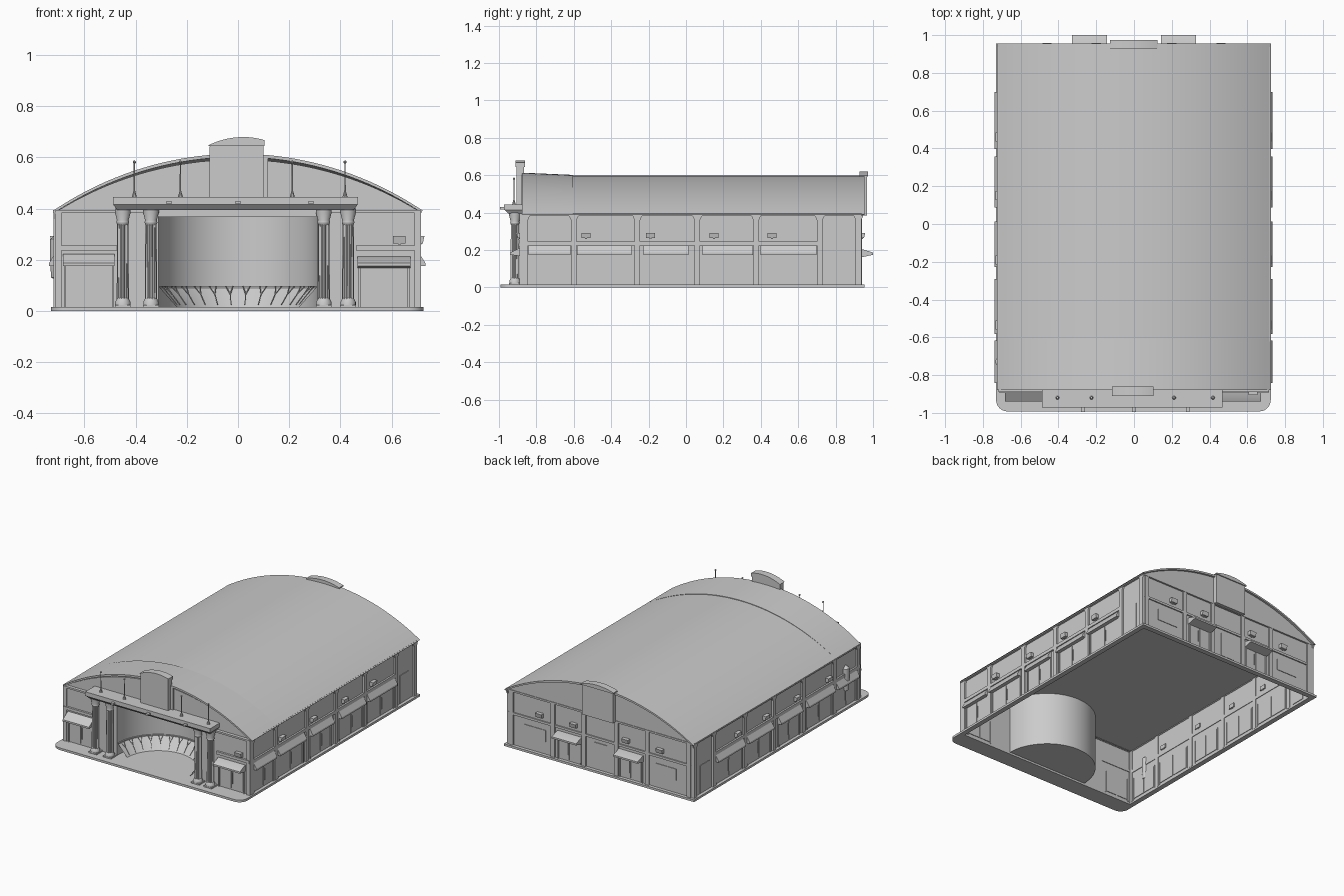
import bpy, bmesh, math
from mathutils import Vector

if "Cube" in bpy.data.objects:
    bpy.data.objects.remove(bpy.data.objects["Cube"])

grey = bpy.data.materials.new("plain_grey")
grey.use_nodes = True
GREY = (0.6, 0.6, 0.6, 1)
grey.diffuse_color = GREY
grey.node_tree.nodes["Principled BSDF"].inputs["Base Color"].default_value = GREY


def finish(name, bm):
    bmesh.ops.recalc_face_normals(bm, faces=bm.faces)
    mesh = bpy.data.meshes.new(name)
    bm.to_mesh(mesh)
    bm.free()
    mesh.materials.append(grey)
    mesh.shade_smooth()
    mesh.set_sharp_from_angle(angle=math.radians(30))
    ob = bpy.data.objects.new(name, mesh)
    bpy.context.collection.objects.link(ob)


def prism(name, start, end):
    """Solid between two matching outlines."""
    bm = bmesh.new()
    a = [bm.verts.new(p) for p in start]
    b = [bm.verts.new(p) for p in end]
    bm.faces.new(a)
    bm.faces.new(b[::-1])
    n = len(a)
    for i in range(n):
        j = (i + 1) % n
        bm.faces.new((a[i], b[i], b[j], a[j]))
    finish(name, bm)


def box(name, x0, x1, y0, y1, z0, z1):
    ring = [(x0, y0), (x1, y0), (x1, y1), (x0, y1)]
    prism(name, [(x, y, z0) for x, y in ring], [(x, y, z1) for x, y in ring])


def lathe(name, profile, loc, segs=16, sweep=math.tau, flute=1.0):
    """Turn (radius, height) points about a vertical axis."""
    bm = bmesh.new()
    count = segs if sweep > 6 else segs + 1
    rows = []
    for r, z in profile:
        row = []
        for i in range(count):
            a = sweep * i / segs
            k = flute if i % 2 else 1
            row.append(bm.verts.new((loc[0] + r * k * math.cos(a),
                                     loc[1] + r * k * math.sin(a), loc[2] + z)))
        rows.append(row)
    for low, high in zip(rows, rows[1:]):
        for i in range(segs):
            j = (i + 1) % count
            bm.faces.new((low[i], low[j], high[j], high[i]))
    bmesh.ops.remove_doubles(bm, verts=bm.verts, dist=1e-5)
    finish(name, bm)


def rod(name, a, b, r=0.002):
    a, b = Vector(a), Vector(b)
    bm = bmesh.new()
    bmesh.ops.create_cone(bm, cap_ends=True, segments=6, radius1=r, radius2=r, depth=(b - a).length)
    q = (b - a).to_track_quat('Z', 'Y')
    for v in bm.verts:
        v.co = q @ v.co + (a + b) / 2
    finish(name, bm)


# wall frames: u runs along the wall, d points outward
WALLS = {
    "left": lambda u, d, z: (0.702 + d, u, z),
    "right": lambda u, d, z: (-0.708 - d, u, z),
    "back": lambda u, d, z: (u, 0.932 + d, z),
    "front": lambda u, d, z: (u, -0.88 - d, z),
}


def wall_prism(name, wall, u0, u1, profile):
    f = WALLS[wall]
    prism(f"{wall}_{name}", [f(u0, d, z) for d, z in profile], [f(u1, d, z) for d, z in profile])


def slab(name, wall, u0, u1, z0, z1, d1, d0=-0.014):
    wall_prism(name, wall, u0, u1, [(d0, z0), (d1, z0), (d1, z1), (d0, z1)])


def shopfront(wall, u0, u1, reach, top=0.222):
    """Door leaves in a frame, below a sloping awning."""
    for a, b in ((u0, u0 + 0.008), (u1 - 0.008, u1)):
        slab("door_frame", wall, a, b, 0.015, 0.18, 0.008)
    mid, gap = (u0 + u1) / 2, 0.003
    slab("door_leaf", wall, u0 + 0.012, mid - gap, 0.025, 0.175, 0.004)
    slab("door_leaf", wall, mid + gap, u1 - 0.012, 0.025, 0.175, 0.004)
    slab("door_handle", wall, mid + 0.008, mid + 0.012, 0.06, 0.14, 0.009)
    wall_prism("awning", wall, u0 - 0.003, u1 + 0.003,
               [(0, top - 0.045), (reach, 0.175), (reach, 0.187), (0.008, top), (0, top)])


def sign(wall, u):
    slab("lamp_bracket", wall, u - 0.006, u + 0.006, 0.26, 0.272, 0.014)
    wall_prism("lamp_box", wall, u - 0.024, u + 0.024,
               [(-0.018, 0.264), (0.02, 0.264), (0.026, 0.292), (-0.018, 0.292)])


# base apron with rounded front corners, and kerbs around the open floor
outline = [(-0.73, -0.87), (0.724, -0.87)]
for cx, a0 in ((0.664, 0), (-0.67, -90)):
    for i in range(9):
        a = math.radians(a0 - 90 * i / 8)
        outline.append((cx + 0.06 * math.cos(a), -0.932 + 0.06 * math.sin(a)))
prism("front_apron", [(x, y, 0) for x, y in outline], [(x, y, 0.015) for x, y in outline])
box("left_kerb", 0.69, 0.724, -0.87, 0.955, 0, 0.015)
box("right_kerb", -0.73, -0.695, -0.87, 0.955, 0, 0.015)
box("back_kerb", -0.695, 0.69, 0.92, 0.955, 0, 0.015)

# plain walls and flat ceiling
for wall, u0, u1 in (("left", -0.88, 0.932), ("right", -0.88, 0.932), ("back", -0.708, 0.702),
                     ("front", -0.708, -0.31), ("front", 0.31, 0.702)):
    slab("wall", wall, u0, u1, 0.01, 0.395, 0, -0.01)
box("ceiling", -0.70, 0.695, -0.87, 0.925, 0.388, 0.394)

# side bays
bays = [(-0.84, -0.62), (-0.58, -0.295), (-0.225, 0.01), (0.09, 0.355), (0.40, 0.695)]
for wall in ("left", "right"):
    for y0, y1 in bays:
        shopfront(wall, y0, y1, 0.03)
    for y in (-0.86, -0.60, -0.26, 0.06, 0.375, 0.715, 0.922):
        slab("pilaster", wall, y - 0.015, y + 0.015, 0.01, 0.39, 0.012)
        # splayed brackets where the pilaster meets the eave
        f = WALLS[wall]
        fan = [(y - 0.015, 0.36), (y + 0.015, 0.36), (y + 0.026, 0.385), (y - 0.026, 0.385)]
        prism("pilaster_head", [f(u, 0, z) for u, z in fan], [f(u, 0.012, z) for u, z in fan])
    slab("cornice", wall, -0.88, 0.72, 0.224, 0.247, 0.012)
    slab("eave_band", wall, -0.88, 0.937, 0.383, 0.395, 0.015)
    slab("plain_door", wall, 0.76, 0.86, 0.02, 0.21, 0.004)
    for y in (-0.535, -0.19, 0.15, 0.46):
        sign(wall, y)
lathe("round_wall_feature", [(0, 0.12), (0.02, 0.13), (0.024, 0.2), (0.024, 0.28), (0, 0.3)],
      (-0.71, -0.73, 0))

# back bays
for u in (-0.235, 0.235):
    shopfront("back", u - 0.09, u + 0.09, 0.068, 0.205)
for u in (-0.68, -0.36, -0.125, 0.125, 0.36, 0.68):
    slab("pilaster", "back", u - 0.015, u + 0.015, 0.01, 0.39, 0.01)
slab("cornice", "back", -0.70, 0.70, 0.224, 0.24, 0.008)
slab("eave_band", "back", -0.70, 0.70, 0.383, 0.395, 0.012)
slab("notice_panel", "back", -0.05, 0.05, 0.03, 0.2, 0.005)
for u in (-0.5, 0.5):
    slab("wall_panel", "back", u - 0.08, u + 0.08, 0.10, 0.18, 0.004)
for u in (-0.46, -0.2, 0.2, 0.46):
    sign("back", u)

# front bays
shopfront("front", -0.68, -0.485, 0.06)
shopfront("front", 0.47, 0.67, 0.06, 0.212)
for s in (-1, 1):
    a, b = sorted((s * 0.46, s * 0.712))
    slab("cornice", "front", a, b, 0.236, 0.255, 0.014)
    a, b = sorted((s * 0.31, s * 0.712))
    slab("eave_band", "front", a, b, 0.383, 0.395, 0.010)
    a, b = sorted((s * 0.69, s * 0.714))
    slab("corner_pilaster", "front", a, b, 0.01, 0.39, 0.010)
sign("front", 0.63)


# vaulted roof
def arc(half, base, rise, y, lift=0, n=40):
    r = (half * half + rise * rise) / (2 * rise)
    t = math.asin(half / r)
    points = []
    for i in range(n + 1):
        a = -t + 2 * t * i / n
        h = r * math.cos(a) - r + rise
        points.append((r * math.sin(a), y, base + h + lift * h / rise))
    return points


def vault(name, y0, y1, lift0=0, lift1=0):
    ends = [arc(0.724, 0.39, 0.208, y, l) + arc(0.710, 0.388, 0.197, y, l)[::-1]
            for y, l in ((y0, lift0), (y1, lift1))]
    prism(name, *ends)


vault("main_roof", -0.61, 0.955)
vault("front_roof", -0.878, -0.605, 0.016, 0.004)
for name, y0, y1 in (("front_gable", -0.868, -0.858), ("back_gable", 0.93, 0.94)):
    prism(name, arc(0.712, 0.386, 0.205, y0), arc(0.712, 0.386, 0.205, y1))


# raised centre panels with curved, slightly tilted tops
def panel(name, x0, x1, y0, y1, z0, z1, rise, tilt=0):
    mid, half = (x0 + x1) / 2, (x1 - x0) / 2
    rings = []
    for y in (y0, y1):
        top = [(mid + p[0], y, p[2] + tilt * p[0] / half) for p in arc(half, z1, rise, y, n=12)]
        rings.append([(x1, y, z0), (x0, y, z0)] + top)
    prism(name, *rings)


panel("front_centre_panel", -0.112, 0.10, -0.905, -0.865, 0.43, 0.652, 0.02, 0.01)
panel("front_panel_cap", -0.116, 0.104, -0.911, -0.86, 0.645, 0.657, 0.021, 0.01)
panel("back_centre_panel", -0.12, 0.12, 0.932, 0.967, 0.385, 0.595, 0.02)
panel("back_panel_cap", -0.127, 0.124, 0.928, 0.974, 0.593, 0.60, 0.02)
box("front_panel_rib", 0.10, 0.118, -0.88, -0.868, 0.43, 0.605)

# stage recess with sloped surround and struts
centre = (0, -0.87, 0)
lathe("stage_wall", [(0.312, 0.012), (0.312, 0.385)], centre, 40, math.pi)
lathe("stage_ceiling", [(0, 0.385), (0.312, 0.385)], centre, 40, math.pi)
lathe("stage_floor", [(0, 0.014), (0.312, 0.014)], centre, 40, math.pi)
lathe("stage_slope", [(0.24, 0.016), (0.306, 0.09), (0.306, 0.097), (0.312, 0.097)], centre, 40, math.pi)


def on_stage(r, angle, z):
    return (r * math.cos(angle), -0.87 + r * math.sin(angle), z)


for i in range(14):
    a = math.pi * (i + 0.5) / 14
    fork = on_stage(0.272, a, 0.065)
    rod("stage_strut", on_stage(0.24, a, 0.025), fork)
    for side in (-0.045, 0.045):
        rod("stage_strut_arm", fork, on_stage(0.298, a + side, 0.095))

# entrance columns
base = [(0, 0.014), (0.03, 0.014), (0.03, 0.035), (0.026, 0.042), (0.023, 0.05)]
capital = [(0.021, 0.335), (0.025, 0.345), (0.023, 0.355), (0.031, 0.385), (0.031, 0.40), (0, 0.40)]
for x in (-0.45, -0.34, 0.335, 0.43):
    lathe("column_base", base, (x, -0.915, 0), 20)
    lathe("column_shaft", [(0.024, 0.045), (0.022, 0.34)], (x, -0.915, 0), 28, flute=0.86)
    lathe("column_capital", capital, (x, -0.915, 0), 20)
    box("column_plinth", x - 0.031, x + 0.031, -0.946, -0.884, 0.012, 0.024)

# entablature over the entrance
box("entrance_lintel", -0.312, 0.312, -0.90, -0.865, 0.367, 0.41)
tapered = [(-0.472, -0.95), (0.452, -0.95), (0.452, -0.868), (-0.472, -0.868)]
wide = [(-0.488, -0.97), (0.468, -0.97), (0.468, -0.868), (-0.488, -0.868)]
prism("entablature_soffit", [(x, y, 0.395) for x, y in tapered], [(x, y, 0.416) for x, y in wide])
box("entablature", -0.488, 0.468, -0.972, -0.868, 0.415, 0.444)
for x in (-0.27, 0, 0.285):
    box("entrance_lamp", x - 0.01, x + 0.01, -0.995, -0.97, 0.418, 0.43)

# ball-topped poles
pole = [(0, 0.44), (0.010, 0.444), (0.003, 0.47), (0.0022, 0.575), (0.006, 0.579), (0.006, 0.584), (0, 0.589)]
for x in (-0.405, -0.225, 0.212, 0.418):
    lathe("ball_pole", pole, (x, -0.92, 0), 10)
